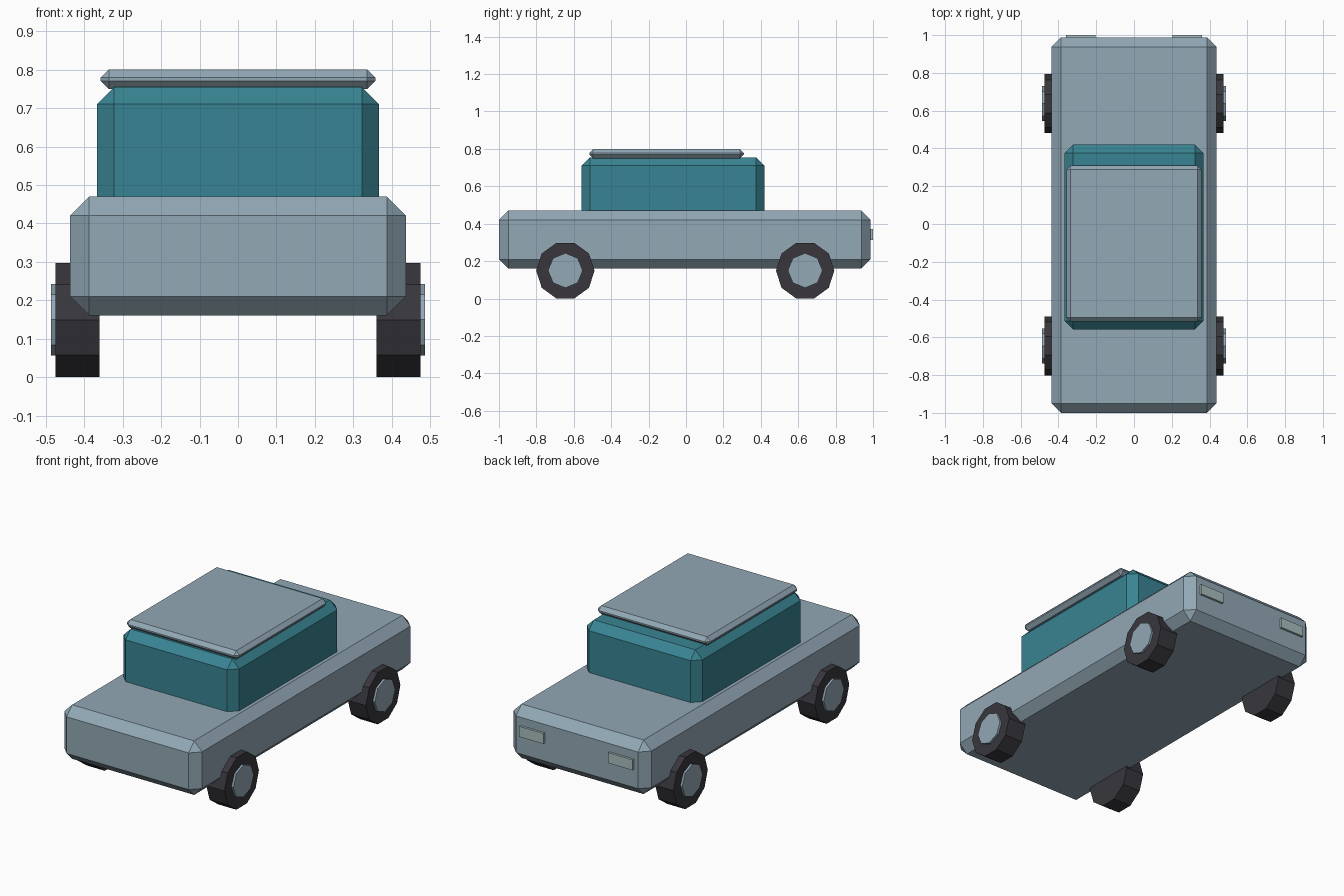
import bpy
import math

if "Cube" in bpy.data.objects:
    bpy.data.objects.remove(bpy.data.objects["Cube"])


def material(name, rgb):
    m = bpy.data.materials.new(name)
    lin = [((c / 255 + 0.055) / 1.055) ** 2.4 for c in rgb]
    m.diffuse_color = (*lin, 1)
    m.use_nodes = True
    m.node_tree.nodes["Principled BSDF"].inputs["Base Color"].default_value = m.diffuse_color
    return m


PAINT = material("blue_grey_paint", (146, 168, 181))
GLASS = material("teal_glass", (57, 132, 147))
RUBBER = material("dark_rubber", (56, 54, 60))
LAMP = material("pale_lamp", (168, 190, 190))


def box(name, lo, hi, mat, bevel=0.0):
    """Box between two corners with an optional single-step chamfer."""
    bpy.ops.mesh.primitive_cube_add(
        size=1, location=[(a + b) / 2 for a, b in zip(lo, hi)])
    ob = bpy.context.object
    ob.name = name
    ob.scale = [b - a for a, b in zip(lo, hi)]
    bpy.ops.object.transform_apply(location=False, rotation=False, scale=True)
    ob.data.materials.append(mat)
    if bevel:
        mod = ob.modifiers.new("chamfer", 'BEVEL')
        mod.width = bevel
        mod.segments = 1
    return ob


def disc(name, sides, radius, x0, x1, y, z, mat):
    """Flat-sided cylinder lying along x, with corners at its front and back."""
    bpy.ops.mesh.primitive_cylinder_add(
        vertices=sides, radius=radius, depth=abs(x1 - x0),
        location=((x0 + x1) / 2, y, z), rotation=(0, math.pi / 2, 0))
    ob = bpy.context.object
    ob.name = name
    ob.data.materials.append(mat)
    return ob


# Body, cabin and roof panel
box("body", (-0.437, -1.0, 0.16), (0.437, 0.987, 0.47), PAINT, 0.05)
box("cabin", (-0.367, -0.558, 0.36), (0.367, 0.42, 0.755), GLASS, 0.045)
box("roof", (-0.357, -0.517, 0.75), (0.357, 0.309, 0.80), PAINT, 0.021)

for side, s in (("left", -1), ("right", 1)):
    # Lamps on the end panel
    xs = sorted((s * 0.205, s * 0.36))
    box(f"{side}_lamp", (xs[0], 0.975, 0.313), (xs[1], 1.0, 0.373), LAMP)
    # Ten-sided tyres with eight-sided hubs
    for end, y in (("front", -0.645), ("rear", 0.637)):
        disc(f"{side}_{end}_tyre", 10, 0.156, s * 0.36, s * 0.475, y, 0.149, RUBBER)
        disc(f"{side}_{end}_hub", 8, 0.093, s * 0.42, s * 0.487, y, 0.15, PAINT)
